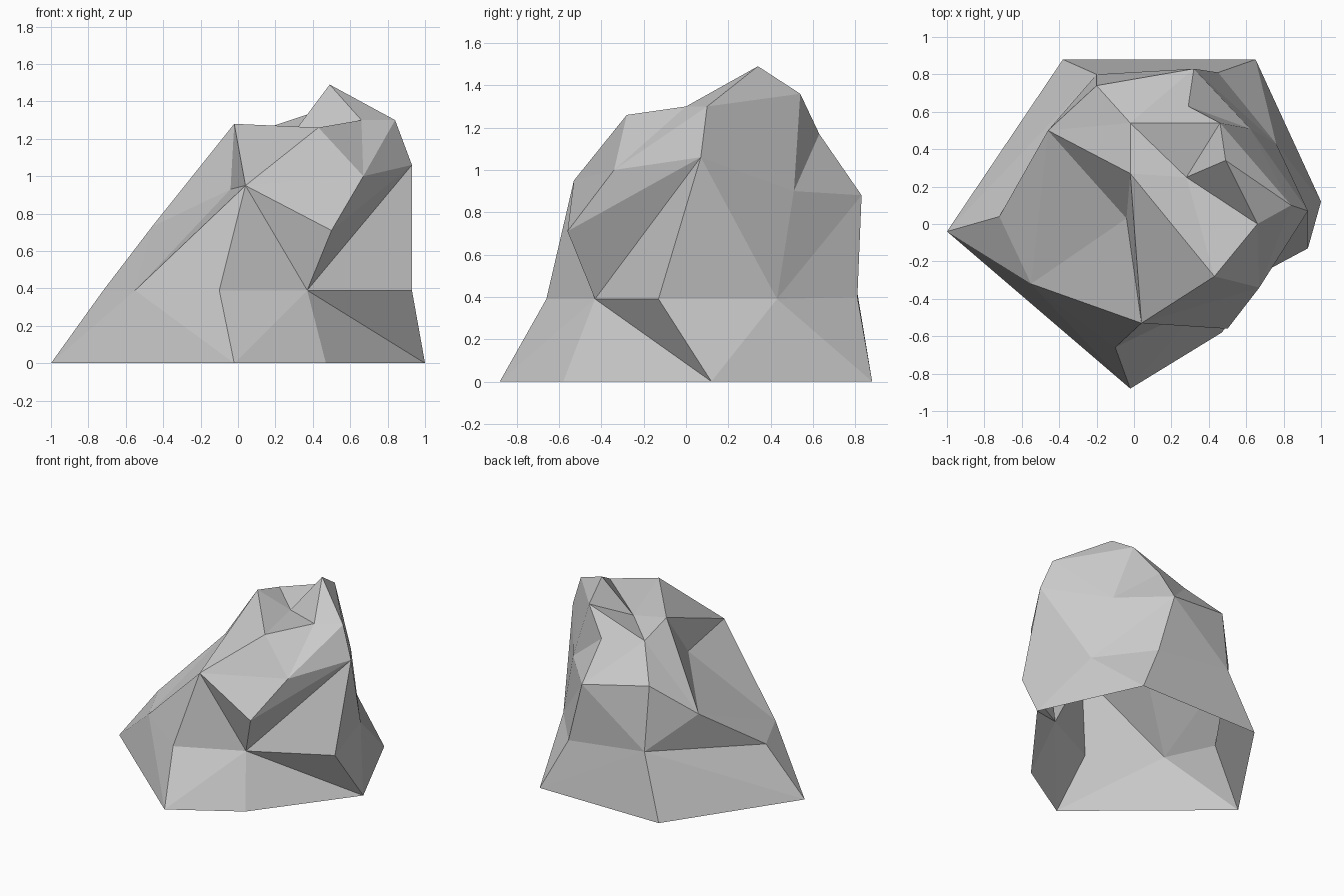
import bpy
import bmesh

default_cube = bpy.data.objects.get("Cube")
if default_cube:
    bpy.data.objects.remove(default_cube, do_unlink=True)

mesh_builder = bmesh.new()


def add_ring(*points):
    """Create the corners of one cross-section, counter-clockwise from above."""
    return [mesh_builder.verts.new(point) for point in points]


def stitch(lower, upper, steps):
    """Join two closed rings with triangles; each step advances l(ower) or u(pper)."""
    low, up = 0, 0
    for step in steps:
        low_corner = lower[low % len(lower)]
        up_corner = upper[up % len(upper)]
        if step == "l":
            low += 1
            next_corner = lower[low % len(lower)]
        else:
            up += 1
            next_corner = upper[up % len(upper)]
        mesh_builder.faces.new((low_corner, next_corner, up_corner))


def fan(tip, path):
    """Join every edge along a path to one tip corner."""
    for start, end in zip(path, path[1:]):
        mesh_builder.faces.new((start, end, tip))


# Footprint on the ground, left open underneath
base = add_ring((-1, -.04, 0), (-.02, -.88, 0), (.47, -.58, 0),
                (1, .12, 0), (.65, .88, 0), (-.38, .88, 0))

# Waist of the boulder
waist = add_ring((-.72, .04, .39), (-.55, -.32, .39), (-.1, -.66, .39),
                 (.37, -.43, .39), (.93, -.13, .39), (.76, .43, .39),
                 (.45, .81, .4), (-.2, .8, .48))

# Shoulder, with a notch in one side and an overhanging lip in front
shoulder = add_ring((-.46, .5, .73), (-.04, .03, .93), (.04, -.53, .95),
                    (.5, -.56, .71), (.93, .07, 1.06), (.62, .51, .9),
                    (.32, .83, .88), (-.2, .74, .97))
side, notch, brow, lip, corner, hollow, back, back_corner = shoulder

# Broken rim around the top
rim = add_ring((-.02, .27, 1.28), (.43, -.28, 1.26), (.66, 0, 1.3),
               (.84, .1, 1.3), (.46, .54, 1.36), (.29, .63, 1.17),
               (-.02, .54, 1.2))
rim_side, rim_front, rim_mid, rim_corner, rim_back, rim_ledge, rim_rear = rim

# Single corners: ledge above the lip, the peak and the pit beside it
ledge, peak, pit = add_ring((.67, -.34, 1), (.49, .34, 1.49), (.28, .25, 1.21))

# Lower and middle walls
stitch(base, waist, "uluulluuluullu")
stitch(waist, shoulder, "luulluulluulluul")

# Overhanging lip and upper walls
fan(ledge, [brow, lip, corner])
upper_wall = [side, notch, brow, ledge, corner, hollow, back, back_corner]
stitch(upper_wall, rim, "lluluulluulullu")

# Peak, pit and rear ledge closing the top
fan(peak, [rim_mid, rim_corner, rim_back])
fan(pit, [rim_side, rim_front, rim_mid, peak, rim_back, rim_rear, rim_side])
fan(rim_rear, [rim_back, rim_ledge])

mesh = bpy.data.meshes.new("boulder")
mesh_builder.to_mesh(mesh)
mesh_builder.free()

# Plain grey stone
colour = (.6, .6, .6, 1)
stone = bpy.data.materials.new("grey stone")
stone.use_nodes = True
stone.diffuse_color = colour
shader = next(n for n in stone.node_tree.nodes if n.type == "BSDF_PRINCIPLED")
shader.inputs["Base Color"].default_value = colour
mesh.materials.append(stone)

boulder = bpy.data.objects.new("boulder", mesh)
bpy.context.scene.collection.objects.link(boulder)
